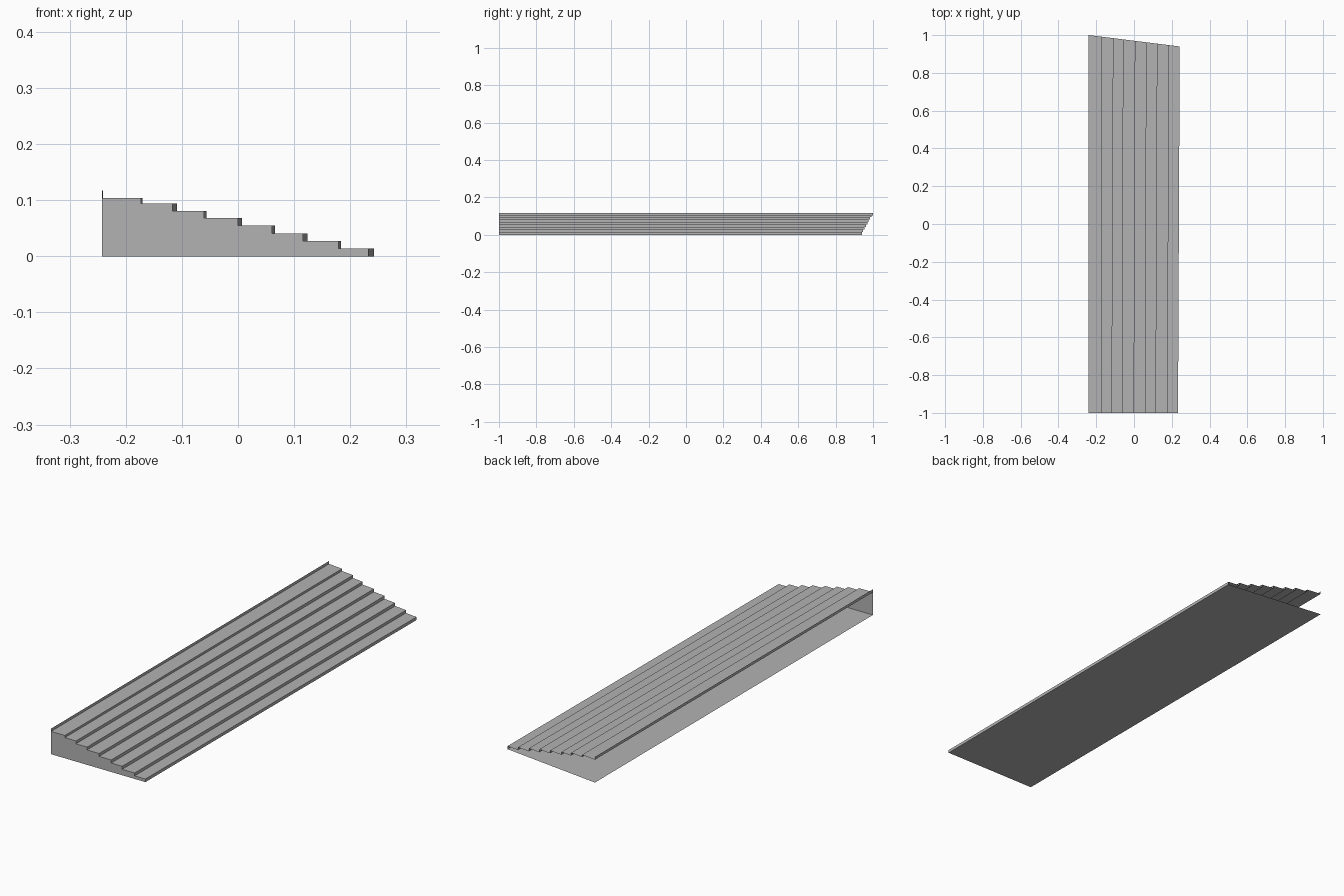
import bpy

cube = bpy.data.objects.get("Cube")
if cube:
    bpy.data.objects.remove(cube, do_unlink=True)

concrete = bpy.data.materials.new("concrete_grey")
concrete.use_nodes = True
GREY = (0.45, 0.45, 0.45, 1)
concrete.diffuse_color = GREY
concrete.node_tree.nodes["Principled BSDF"].inputs["Base Color"].default_value = GREY

# Riser positions from the top step down, at the front and at the slanted back
FRONT_X = [-0.242, -0.173, -0.117, -0.061, 0.0, 0.061, 0.116, 0.179, 0.233]
BACK_X = [-0.241, -0.170, -0.109, -0.056, 0.007, 0.066, 0.124, 0.184, 0.242]
LEVELS = [0.117, 0.104, 0.094, 0.081, 0.068, 0.055, 0.041, 0.027, 0.014, 0.0]


def back_y(x):
    return 0.97 - 0.125 * x


def make_object(name, verts, faces):
    mesh = bpy.data.meshes.new(name)
    mesh.from_pydata(verts, [], faces)
    mesh.materials.append(concrete)
    mesh.update()
    obj = bpy.data.objects.new(name, mesh)
    bpy.context.collection.objects.link(obj)
    return obj


def stair_line(xs, y_of):
    """Zigzag outline: each riser has a top and a bottom point."""
    return [(x, y_of(x), z) for i, x in enumerate(xs)
            for z in (LEVELS[i], LEVELS[i + 1])]


front = stair_line(FRONT_X, lambda x: -1.0)
back = stair_line(BACK_X, back_y)
n = len(front)

# Treads and risers, including the upstand above the top tread
make_object("steps", front + back,
            [(i, i + 1, n + i + 1, n + i) for i in range(n - 1)])

# Closed front end below the treads
end = [(FRONT_X[0], -1.0, 0.0)] + front[:0:-1]
make_object("front_wall", end, [tuple(range(len(end)))])

# Floor with the slanted back edge
floor = [front[0], back[0], back[-1], front[-1]]
make_object("floor", [(x, y, 0.0) for x, y, z in floor], [(0, 1, 2, 3)])
